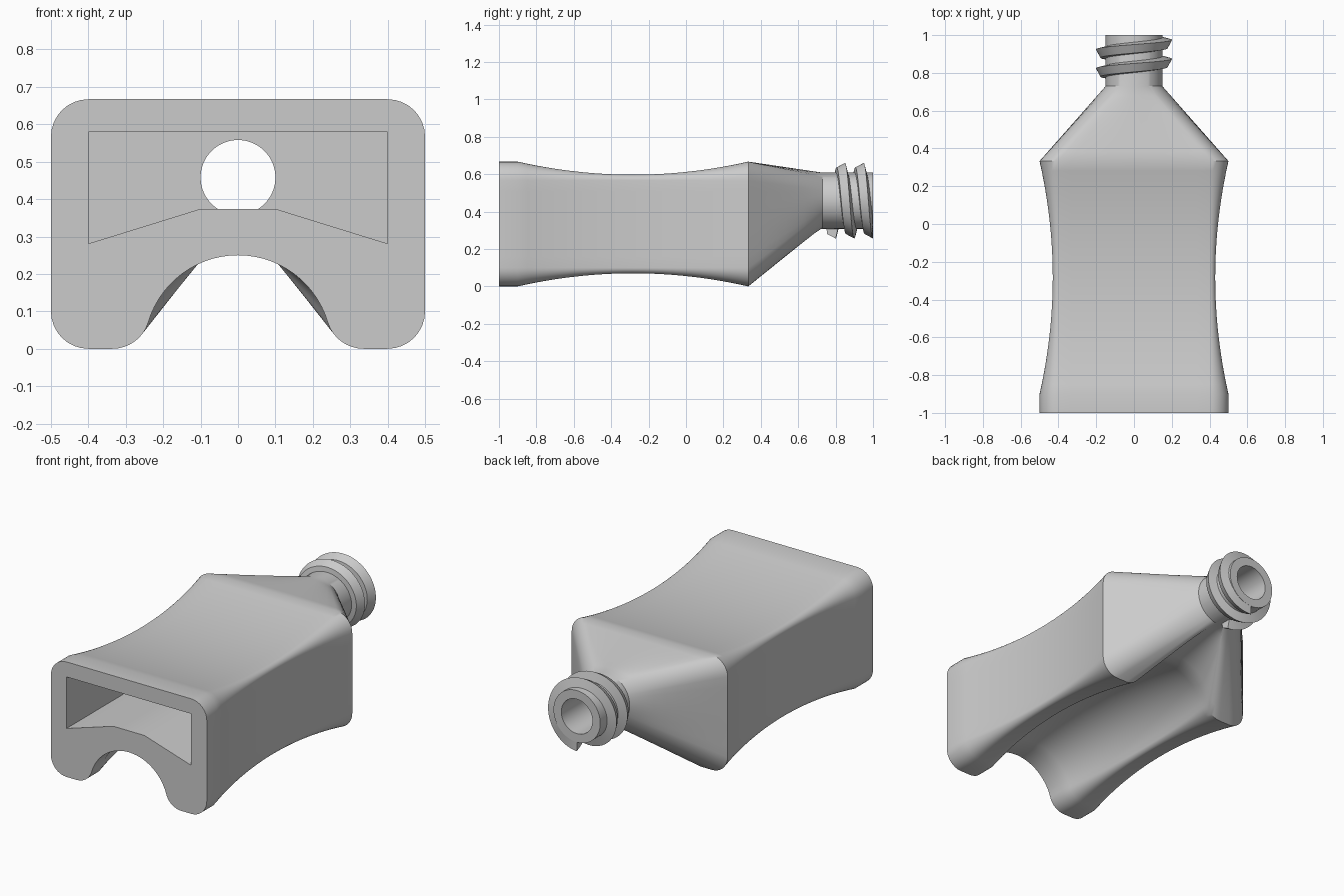
import bpy, bmesh
from math import sin, cos, pi, radians, degrees, asin

cube = bpy.data.objects.get("Cube")
if cube:
    bpy.data.objects.remove(cube)

gray = bpy.data.materials.new("plain_gray")
gray.use_nodes = True
COLOR = (0.6, 0.6, 0.6, 1)
gray.diffuse_color = COLOR
gray.node_tree.nodes["Principled BSDF"].inputs["Base Color"].default_value = COLOR

NECK_Z, NECK_R, BORE_R = 0.458, 0.15, 0.1
HEIGHT, ROUND, ARCH_R, WAIST = 0.667, 0.1, 0.25, 0.07
FOOT_Y, SHOULDER_Y, NECK_Y, CAVITY_Y = -0.9, 0.333, 0.73, 0.32


def make_object(name, rings):
    """Skin a list of point rings and cap both ends."""
    bm = bmesh.new()
    loops = [[bm.verts.new(p) for p in ring] for ring in rings]
    for a, b in zip(loops, loops[1:]):
        for i in range(len(a)):
            j = (i + 1) % len(a)
            bm.faces.new((a[i], a[j], b[j], b[i]))
    bm.faces.new(loops[0][::-1])
    bm.faces.new(loops[-1])
    bmesh.ops.recalc_face_normals(bm, faces=bm.faces)
    mesh = bpy.data.meshes.new(name)
    bm.to_mesh(mesh)
    bm.free()
    mesh.materials.append(gray)
    obj = bpy.data.objects.new(name, mesh)
    bpy.context.collection.objects.link(obj)
    return obj


def smooth(obj):
    bpy.ops.object.select_all(action='DESELECT')
    obj.select_set(True)
    bpy.context.view_layer.objects.active = obj
    bpy.ops.object.shade_smooth_by_angle(angle=radians(30))


def line(x0, z0, x1, z1):
    return lambda t: (x0 + (x1 - x0) * t, z0 + (z1 - z0) * t)


def arc(cx, cz, r, a0, a1):
    def at(t):
        a = radians(a0 + (a1 - a0) * t)
        return cx + r * cos(a), cz + r * sin(a)
    return at


def mirrored(half):
    return half + [(-x, z) for x, z in half[-2:0:-1]]


# Arched cross-section, offset inwards by an even inset
LEG_X = ((ARCH_R + ROUND) ** 2 - ROUND ** 2) ** 0.5
TILT = degrees(asin(ROUND / (ARCH_R + ROUND)))
COUNTS = (6, 8, 8, 8, 1, 8, 14)
NECK_ANGLES = (180, 150, 112, 64, 28, 23, 13, 0)


def section(inset):
    r = ROUND - inset
    top, side = HEIGHT - inset, 0.5 - inset
    curves = (
        line(0, top, 0.4, top),
        arc(0.4, HEIGHT - ROUND, r, 90, 0),
        line(side, HEIGHT - ROUND, side, ROUND),
        arc(0.4, ROUND, r, 0, -90),
        line(0.4, inset, LEG_X, inset),
        arc(LEG_X, ROUND, r, 270, 180 + TILT),
        arc(0, 0, ARCH_R + inset, TILT, 90),
    )
    half = [c(i / n) for c, n in zip(curves, COUNTS) for i in range(n)]
    return mirrored(half + [(0, ARCH_R + inset)])


# Neck circle with points paired to the cross-section
angles = [a + (b - a) * i / n for a, b, n in zip(NECK_ANGLES, NECK_ANGLES[1:], COUNTS)
          for i in range(n)] + [0]
neck = mirrored([(NECK_R * sin(radians(a)), NECK_Z - NECK_R * cos(radians(a))) for a in angles])


def ring(points, y):
    return [(x, y, z) for x, z in points]


# Bottle body: straight foot, waisted grip, tapered shoulder, round neck
rings = [ring(section(0), -1)]
steps = 24
for i in range(steps + 1):
    t = i / steps
    rings.append(ring(section(WAIST * (1 - (2 * t - 1) ** 2)), FOOT_Y + (SHOULDER_Y - FOOT_Y) * t))
steps = 8
for i in range(1, steps + 1):
    t = i / steps
    blend = [(a + (c - a) * t, b + (d - b) * t) for (a, b), (c, d) in zip(section(0), neck)]
    rings.append(ring(blend, SHOULDER_Y + (NECK_Y - SHOULDER_Y) * t))
rings.append(ring(neck, 1))
body = make_object("bottle_body", rings)

# Hollow chamber, open at the foot, and the bore through the neck
half = [(0.4, 0.58), (0.4, 0.281), (0.1, 0.374)]
outline = half + [(-x, z) for x, z in reversed(half)]
chamber = make_object("chamber_cutter", [ring(outline, y) for y in (-1.1, CAVITY_Y)])
circle = [arc(0, NECK_Z, BORE_R, 0, 360)(i / 64) for i in range(64)]
bore = make_object("bore_cutter", [ring(circle, y) for y in (CAVITY_Y - 0.02, 1.1)])

bpy.context.view_layer.objects.active = body
for cutter in (chamber, bore):
    cutter.hide_render = True
    mod = body.modifiers.new(cutter.name, 'BOOLEAN')
    mod.operation = 'DIFFERENCE'
    mod.solver = 'EXACT'
    mod.object = cutter
    bpy.ops.object.modifier_apply(modifier=mod.name)
    bpy.data.objects.remove(cutter)
smooth(body)

# Screw thread: a flared profile swept two turns around the neck
profile = [(0.14, -0.05), (0.178, -0.045), (0.202, 0), (0.14, 0.015)]
turns, per_turn, pitch = 2, 64, 0.1
rings = []
for i in range(turns * per_turn + 1):
    t = i / per_turn
    a = 2 * pi * t
    rings.append([(-r * sin(a), min(1, 0.8 + pitch * t + dy), NECK_Z - r * cos(a)) for r, dy in profile])
thread = make_object("neck_thread", rings)
smooth(thread)
